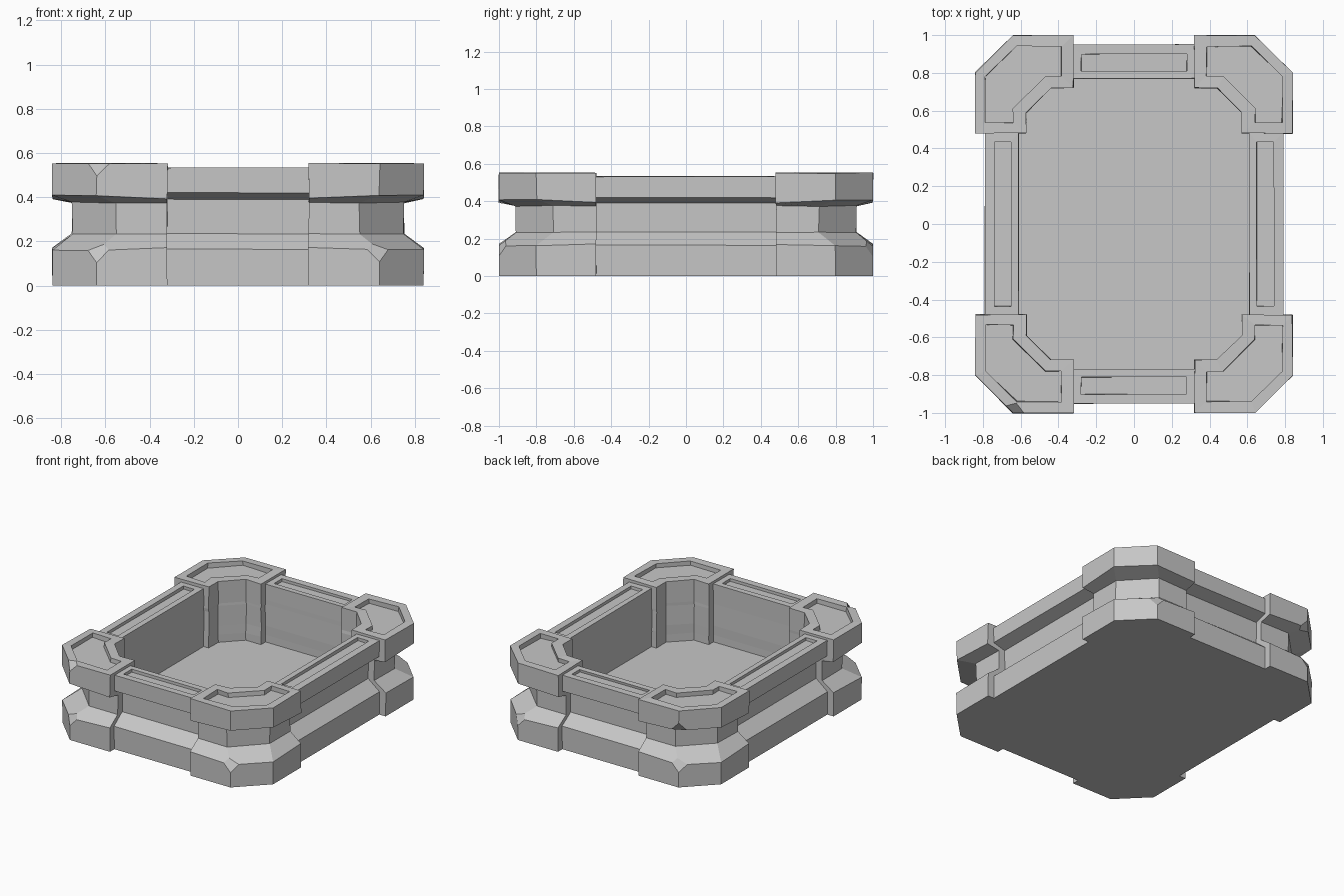
import bpy, bmesh, random

random.seed(4)
cube = bpy.data.objects.get("Cube")
if cube:
    bpy.data.objects.remove(cube)

stone = bpy.data.materials.new("grey stone")
stone.use_nodes = True
stone.diffuse_color = (0.57, 0.57, 0.57, 1)
stone.node_tree.nodes["Principled BSDF"].inputs["Base Color"].default_value = (0.57, 0.57, 0.57, 1)


def loft(name, rings, rough=0.003, chips=()):
    """Skin a stack of equal rings of (x, y, z), cap both ends, chip off listed points."""
    bm = bmesh.new()
    loops = []
    for i, ring in enumerate(rings):
        wob = rough if i else 0
        loops.append([bm.verts.new((x + random.uniform(-wob, wob),
                                    y + random.uniform(-wob, wob),
                                    z + random.uniform(-wob, wob))) for x, y, z in ring])
    for low, high in zip(loops, loops[1:]):
        n = len(low)
        for i in range(n):
            j = (i + 1) % n
            bm.faces.new((low[i], low[j], high[j], high[i]))
    bm.faces.new(loops[0])
    bm.faces.new(loops[-1])
    bmesh.ops.recalc_face_normals(bm, faces=bm.faces)
    # Chipped points become small flat facets
    if chips:
        bmesh.ops.bevel(bm, geom=[loops[level][i] for level, i in chips], offset=.055,
                        offset_type='OFFSET', segments=1, profile=.5, affect='VERTICES')
    mesh = bpy.data.meshes.new(name)
    bm.to_mesh(mesh)
    bm.free()
    mesh.materials.append(stone)
    obj = bpy.data.objects.new(name, mesh)
    bpy.context.collection.objects.link(obj)


# Corner block plan: four outer points, then four inner points
OUTER = [(.32, 1), (.64, 1), (.84, .8), (.84, .48)]
INNER = [(.57, .48), (.57, .59), (.44, .72), (.32, .72)]
RECESS = [(.385, .94), (.62, .94), (.785, .78), (.785, .535),
          (.64, .535), (.64, .61), (.47, .78), (.385, .78)]
PULL = [(0, 1), (1, 1), (1, 1), (1, 0)]
LEDGE, FLANGE, RIM = 1, 4, 5


def corner(name, sx, sy):
    def ring(z, inset=0, lift=0):
        # lift moves the two chamfer points up or down
        pts = [(x - inset * px, y - inset * py, z + lift * px * py)
               for (x, y), (px, py) in zip(OUTER, PULL)]
        pts += [(x, y, z) for x, y in INNER]
        return [(sx * x, sy * y, c) for x, y, c in pts]

    rings = [ring(0), ring(.17, 0, -.01), ring(.235, .09), ring(.375, .09),
             ring(.393, 0, .015), ring(.552)]
    for z in (.552, .52):
        rings.append([(sx * x, sy * y, z) for x, y in RECESS])
    chips = [(LEDGE, 1)]
    if sx < 0:
        chips.append((FLANGE, 1) if sy > 0 else (RIM, 1))
    loft(name, rings, chips=chips)


def wall(name, side, along_x, inner, outer, half):
    def ring(z, a, b, h):
        pts = [(a, -h), (b, -h), (b, h), (a, h)]
        return [(v, side * u, z) if along_x else (side * u, v, z) for u, v in pts]

    rings = [ring(z, inner, outer - d, half) for z, d in
             ((0, 0), (.165, 0), (.235, .09), (.39, .09), (.42, 0), (.533, 0))]
    # Sunken panel on the rim
    for z in (.533, .513):
        rings.append(ring(z, inner + .04, outer - .05, half - .05))
    loft(name, rings, 0.002)


for sx, xname in ((1, "left"), (-1, "right")):
    for sy, yname in ((1, "back"), (-1, "front")):
        corner(f"{yname}_{xname}_corner_block", sx, sy)
    wall(f"{xname}_wall", sx, False, .61, .79, .485)
for sy, yname in ((1, "back"), (-1, "front")):
    wall(f"{yname}_wall", sy, True, .77, .95, .33)

# Basin floor
loft("basin_floor", [[(-.65, -.8, z), (.65, -.8, z), (.65, .8, z), (-.65, .8, z)]
                     for z in (0, .115)], 0)
